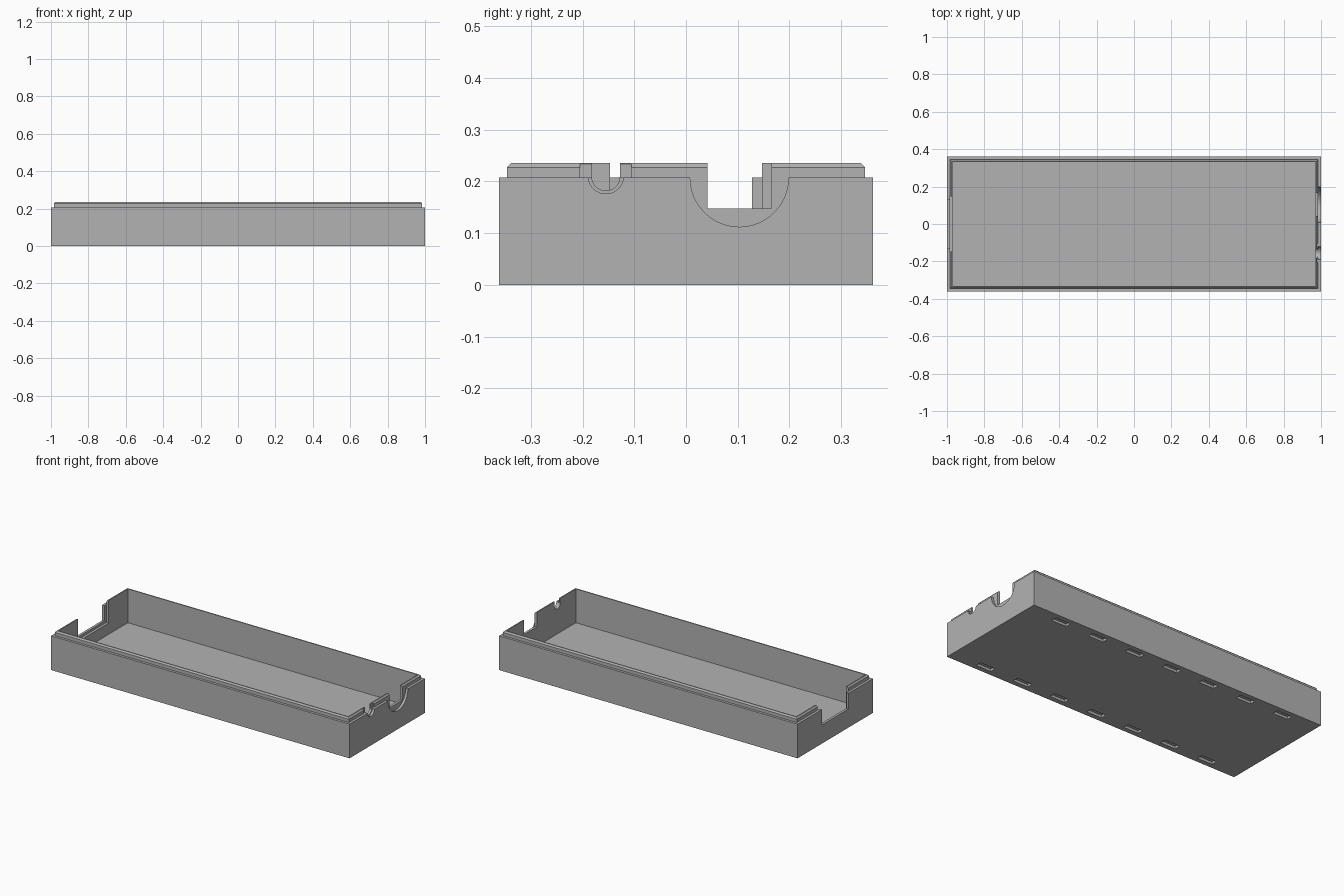
import bpy, bmesh, math

cube = bpy.data.objects.get("Cube")
if cube:
    bpy.data.objects.remove(cube, do_unlink=True)

HALF_X, HALF_Y = 1.0, 0.361
LEDGE, TOP, FLOOR = 0.207, 0.235, 0.03
STEP, WALL = 0.015, 0.03
ABOVE = 0.3

grey = bpy.data.materials.new("plain grey")
grey.use_nodes = True
colour = (0.45, 0.45, 0.45, 1)
grey.diffuse_color = colour
grey.node_tree.nodes["Principled BSDF"].inputs["Base Color"].default_value = colour


def make_object(name, bm):
    bmesh.ops.recalc_face_normals(bm, faces=bm.faces)
    mesh = bpy.data.meshes.new(name)
    bm.to_mesh(mesh)
    bm.free()
    obj = bpy.data.objects.new(name, mesh)
    bpy.context.collection.objects.link(obj)
    mesh.materials.append(grey)
    return obj


def loft_tray(name, profile):
    """Sweep an (inset, height) wall profile round a rectangle, capping both ends."""
    bm = bmesh.new()
    rings = []
    for inset, z in profile:
        x, y = HALF_X - inset, HALF_Y - inset
        rings.append([bm.verts.new((sx * x, sy * y, z))
                      for sx, sy in ((-1, -1), (1, -1), (1, 1), (-1, 1))])
    for low, high in zip(rings, rings[1:]):
        for i in range(4):
            j = (i + 1) % 4
            bm.faces.new((low[i], low[j], high[j], high[i]))
    bm.faces.new(rings[0])
    bm.faces.new(rings[-1])
    return make_object(name, bm)


def cut(target, outline, x0, x1):
    """Cut a (y, z) outline through the target between two x positions."""
    bm = bmesh.new()
    ends = [[bm.verts.new((x, y, z)) for y, z in outline] for x in (x0, x1)]
    bm.faces.new(ends[0])
    bm.faces.new(ends[1])
    for i in range(len(outline)):
        j = (i + 1) % len(outline)
        bm.faces.new((ends[0][i], ends[0][j], ends[1][j], ends[1][i]))
    cutter = make_object("cutter", bm)
    cutter.hide_render = True
    mod = target.modifiers.new("cut", "BOOLEAN")
    mod.operation, mod.solver, mod.object = "DIFFERENCE", "EXACT", cutter
    bpy.context.view_layer.objects.active = target
    bpy.ops.object.modifier_apply(modifier=mod.name)
    bpy.data.objects.remove(cutter, do_unlink=True)


def box(y0, y1, z0, z1=ABOVE):
    return [(y0, z0), (y1, z0), (y1, z1), (y0, z1)]


def u_shape(y, z, radius, top, steps=24):
    arc = [(y - radius * math.cos(math.pi * i / steps),
            z - radius * math.sin(math.pi * i / steps)) for i in range(steps + 1)]
    return arc + [(y + radius, top), (y - radius, top)]


# Tray with a stepped, chamfered rim
tray = loft_tray("tray", [
    (0, 0), (0, LEDGE), (STEP, LEDGE), (STEP, 0.227),
    (0.023, TOP), (WALL, TOP), (WALL, FLOOR)])

inner, middle, outer = HALF_X - WALL - 0.005, HALF_X - STEP, HALF_X + 0.02

# Large opening with a round outer recess on one end
cut(tray, u_shape(0.103, LEDGE, 0.095, LEDGE + 0.01), middle, outer)
cut(tray, box(0.042, 0.165, 0.147), inner, outer)

# Small cable slot, its outer recess and the thinned rim around it
cut(tray, u_shape(-0.155, LEDGE + 0.003, 0.034, LEDGE + 0.01), middle, outer)
cut(tray, u_shape(-0.155, LEDGE + 0.002, 0.027, ABOVE), inner, outer)
cut(tray, box(-0.205, -0.105, LEDGE), middle - 0.006, outer)

# Wide rectangular opening on the other end, larger on the inside
cut(tray, box(-0.128, 0.128, 0.113), -outer, -inner)
cut(tray, box(-0.147, 0.147, 0.098), -middle, -inner)

# Two rows of shallow slots underneath
for side in (-1, 1):
    for i in range(-3, 4):
        x, y = i * 0.257, side * 0.313
        cut(tray, box(y - 0.018, y + 0.018, -0.01, 0.015), x - 0.05, x + 0.05)
